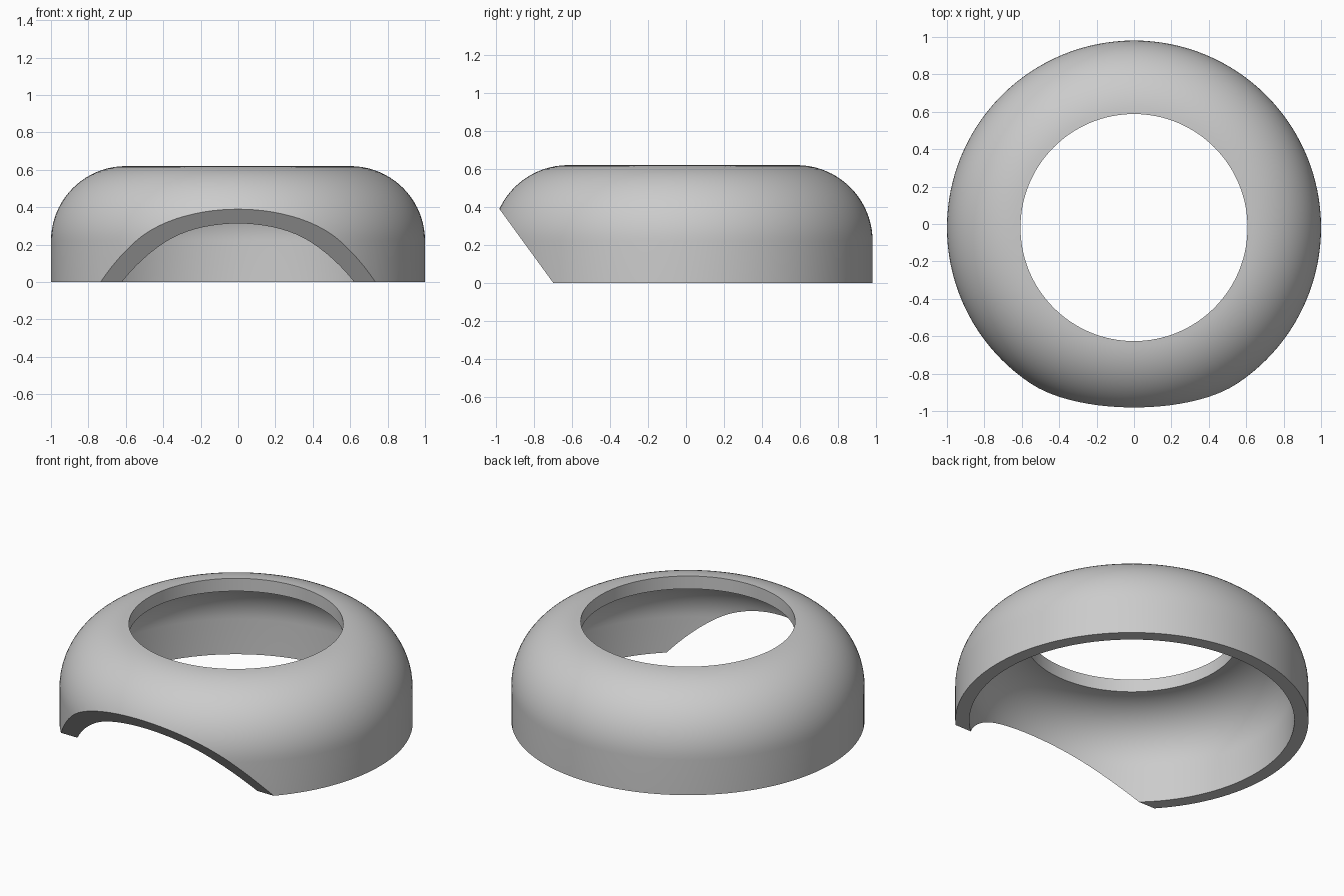
import bpy, bmesh
from math import sin, cos, pi, radians
from mathutils import Vector

cube = bpy.data.objects.get("Cube")
if cube:
    bpy.data.objects.remove(cube, do_unlink=True)

CENTRE_Y = -0.019
FILLET_R, FILLET_Z = 0.6, 0.22      # centre of the rounded shoulder
OUTER, INNER, HOLE = 0.4, 0.32, 0.607
SEGMENTS, STEPS = 128, 20


def shoulder(radius):
    """Arc from the vertical wall up to the rim of the top opening."""
    end = pi / 2 - (HOLE - FILLET_R) / radius
    pts = []
    for i in range(STEPS + 1):
        a = end * i / STEPS
        pts.append((FILLET_R + radius * cos(a), FILLET_Z + radius * sin(a)))
    pts[-1] = (HOLE, pts[-1][1])
    return pts


# Grey material
grey = bpy.data.materials.new("grey")
grey.use_nodes = True
colour = (0.6, 0.6, 0.6, 1)
grey.diffuse_color = colour
grey.node_tree.nodes["Principled BSDF"].inputs["Base Color"].default_value = colour

# Closed wall section: outer wall, shoulder, opening rim, inner shoulder, inner wall
section = ([(FILLET_R + OUTER, 0)] + shoulder(OUTER)
           + shoulder(INNER)[::-1] + [(FILLET_R + INNER, 0)])

# Turn the section into a ring
bm = bmesh.new()
rings = []
for s in range(SEGMENTS):
    a = 2 * pi * s / SEGMENTS
    rings.append([bm.verts.new((r * cos(a), r * sin(a) + CENTRE_Y, z)) for r, z in section])
n = len(section)
for s in range(SEGMENTS):
    a, b = rings[s], rings[(s + 1) % SEGMENTS]
    for i in range(n):
        j = (i + 1) % n
        bm.faces.new((a[i], b[i], b[j], a[j]))

# Slanted front cut, closed with a flat face
foot, top = Vector((0, -0.697, 0)), Vector((0, -0.981, 0.39))
normal = (top - foot).cross(Vector((1, 0, 0))).normalized()
if normal.y > 0:
    normal.negate()
bmesh.ops.bisect_plane(bm, geom=bm.verts[:] + bm.edges[:] + bm.faces[:], dist=1e-5,
                       plane_co=foot, plane_no=normal, clear_outer=True)
bmesh.ops.triangle_fill(bm, use_beauty=True, edges=[e for e in bm.edges if e.is_boundary])
bmesh.ops.recalc_face_normals(bm, faces=bm.faces)

mesh = bpy.data.meshes.new("rounded_ring_cover")
bm.to_mesh(mesh)
bm.free()
mesh.materials.append(grey)
cover = bpy.data.objects.new("rounded_ring_cover", mesh)
bpy.context.collection.objects.link(cover)
bpy.context.view_layer.objects.active = cover
cover.select_set(True)
bpy.ops.object.shade_smooth_by_angle(angle=radians(30))
